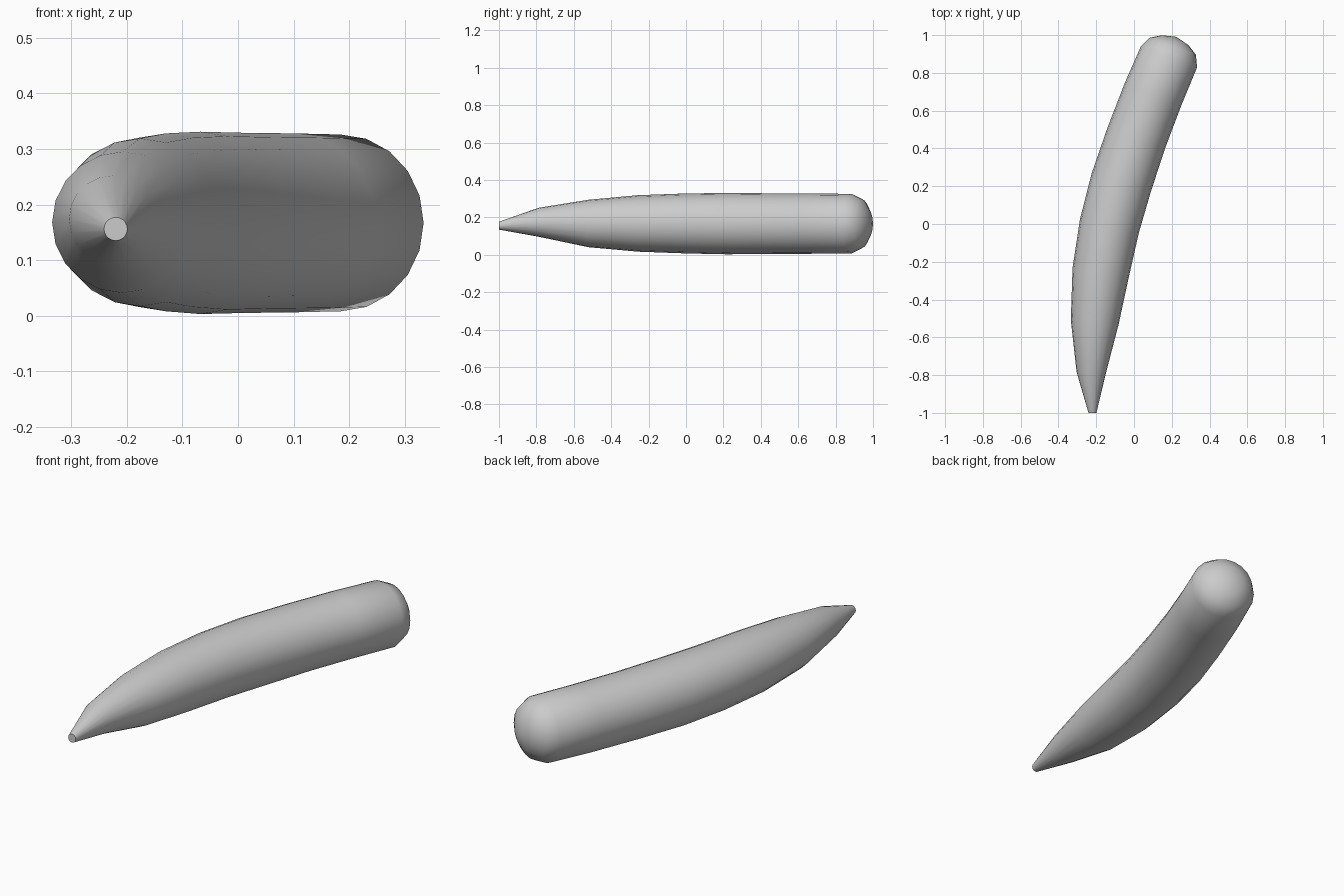
import bpy, bmesh, math
from mathutils import Vector

if "Cube" in bpy.data.objects:
    bpy.data.objects.remove(bpy.data.objects["Cube"])

SIDES = 20

# Spine of the curved body: x, y, z, radius from pointed tip to blunt end
spine = [
    (-0.22, -1.0, 0.156, 0.021),
    (-0.226, -0.785, 0.174, 0.078),
    (-0.208, -0.52, 0.168, 0.127),
    (-0.176, -0.255, 0.168, 0.151),
    (-0.13, -0.01, 0.168, 0.160),
    (-0.068, 0.218, 0.167, 0.164),
    (0.012, 0.455, 0.167, 0.162),
    (0.10, 0.685, 0.167, 0.161),
    (0.185, 0.885, 0.167, 0.159),
]
# Rounded end: distance past the last ring, radius
dome = [(0.06, 0.13), (0.094, 0.075)]
DOME_TIP = 0.113

bm = bmesh.new()


def ring(centre, tangent, radius):
    side = tangent.cross(Vector((0, 0, 1))).normalized()
    up = side.cross(tangent).normalized()
    verts = []
    for i in range(SIDES):
        a = 2 * math.pi * i / SIDES
        verts.append(bm.verts.new(centre + radius * (side * math.cos(a) + up * math.sin(a))))
    return verts


# Body rings, each square to the spine
pts = [Vector(p[:3]) for p in spine]
rings = []
for i, p in enumerate(pts):
    if i == 0:
        t = Vector((0, 1, 0))
    elif i == len(pts) - 1:
        t = Vector((0.35, 0.937, 0)).normalized()
    else:
        t = (pts[i + 1] - pts[i - 1]).normalized()
    rings.append(ring(p, t, spine[i][3]))

# Dome rings
for d, r in dome:
    rings.append(ring(pts[-1] + t * d, t, r))

# Skin, flat tip and dome fan
for a, b in zip(rings, rings[1:]):
    for i in range(SIDES):
        j = (i + 1) % SIDES
        bm.faces.new((a[i], a[j], b[j], b[i]))
bm.faces.new(rings[0])
pole = bm.verts.new(pts[-1] + t * DOME_TIP)
for i in range(SIDES):
    bm.faces.new((rings[-1][i], rings[-1][(i + 1) % SIDES], pole))
bmesh.ops.recalc_face_normals(bm, faces=bm.faces[:])

mesh = bpy.data.meshes.new("tapered_body")
bm.to_mesh(mesh)
bm.free()
body = bpy.data.objects.new("tapered_body", mesh)
bpy.context.collection.objects.link(body)

# Smooth shading, keeping the tip edge crisp
bpy.context.view_layer.objects.active = body
body.select_set(True)
bpy.ops.object.shade_smooth_by_angle(angle=math.radians(50))
